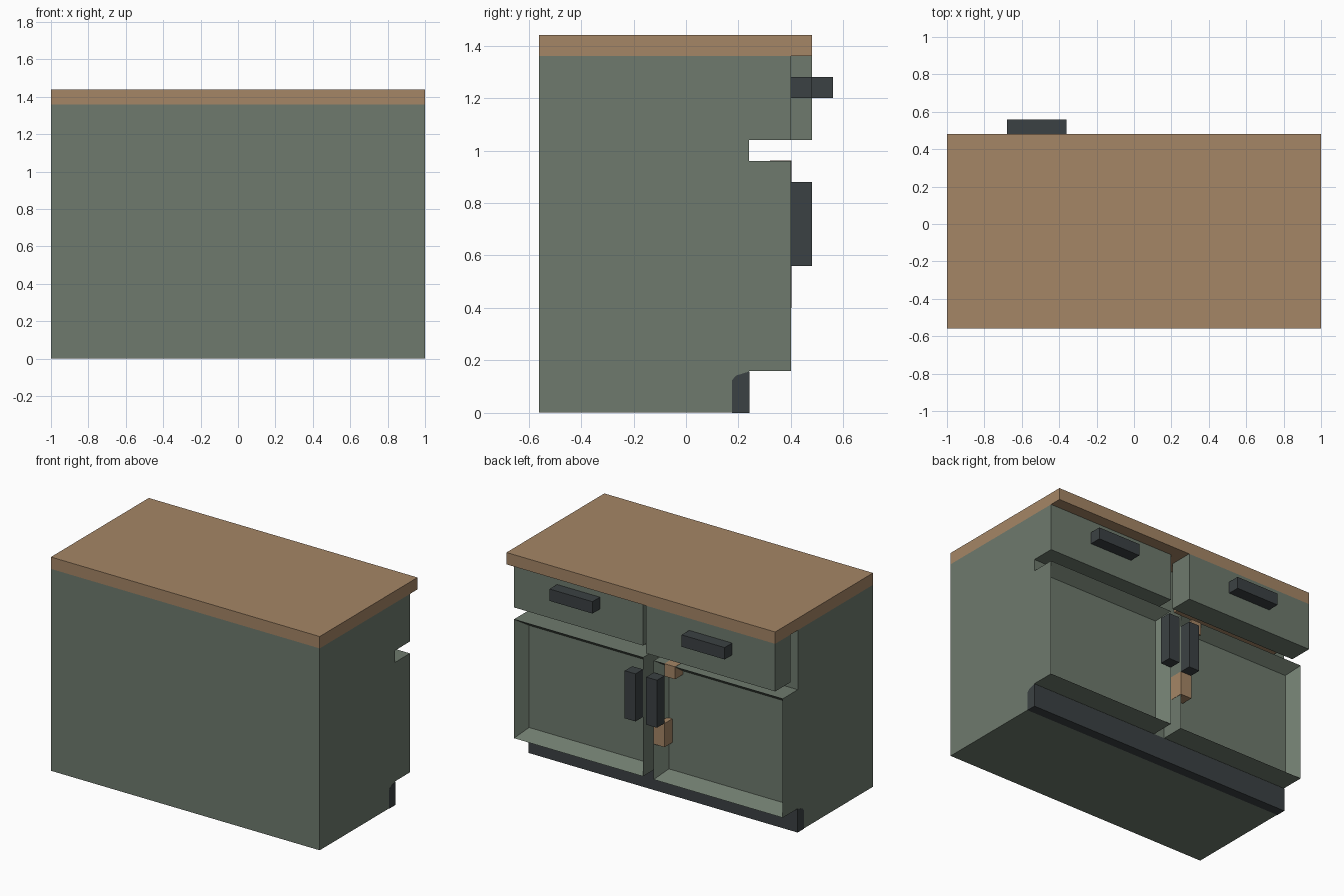
import bpy
import bmesh
from mathutils import Vector

old = bpy.data.objects.get("Cube")
if old:
    bpy.data.objects.remove(old, do_unlink=True)


def material(name, rgb):
    mat = bpy.data.materials.new(name)
    mat.use_nodes = True
    colour = (*rgb, 1.0)
    mat.diffuse_color = colour
    mat.node_tree.nodes["Principled BSDF"].inputs["Base Color"].default_value = colour
    return mat


GREEN = material("sage_green", (0.156, 0.195, 0.154))
WOOD = material("oak_wood", (0.376, 0.238, 0.133))
DARK = material("dark_iron", (0.044, 0.053, 0.056))


def finish(name, bm, mat):
    bmesh.ops.recalc_face_normals(bm, faces=bm.faces)
    mesh = bpy.data.meshes.new(name)
    bm.to_mesh(mesh)
    bm.free()
    mesh.materials.append(mat)
    obj = bpy.data.objects.new(name, mesh)
    bpy.context.scene.collection.objects.link(obj)
    return obj


def box_mesh(x, y, z):
    bm = bmesh.new()
    bmesh.ops.create_cube(bm, size=1)
    for v in bm.verts:
        v.co = Vector([sum(r) / 2 + c * abs(r[1] - r[0]) for r, c in zip((x, y, z), v.co)])
    return bm


def box(name, x, y, z, mat):
    return finish(name, box_mesh(x, y, z), mat)


def door(name, x):
    # Shaker door: inset front face pushed back into a panel
    bm = box_mesh(x, (0.24, 0.40), (0.16, 0.96))
    front = max(bm.faces, key=lambda f: f.calc_center_median().y)
    bmesh.ops.inset_region(bm, faces=[front], thickness=0.08)
    bmesh.ops.translate(bm, verts=front.verts, vec=(0, -0.08, 0))
    return finish(name, bm, GREEN)


# Carcass and worktop
box("cabinet_body", (-1, 1), (-0.56, 0.24), (0.002, 1.36), GREEN)
box("worktop", (-1, 1), (-0.56, 0.48), (1.36, 1.44), WOOD)

# Toe kick: side profile extruded across the width
bm = bmesh.new()
profile = [(0.176, 0), (0.242, 0), (0.242, 0.158), (0.19, 0.142), (0.176, 0.125)]
face = bm.faces.new([bm.verts.new((-1.001, y, z)) for y, z in profile])
ext = bmesh.ops.extrude_face_region(bm, geom=[face])
bmesh.ops.translate(bm, vec=(2.002, 0, 0),
                    verts=[g for g in ext["geom"] if isinstance(g, bmesh.types.BMVert)])
finish("toe_kick", bm, DARK)

# Doors, drawers and handles; the right drawer stands slightly open
for side, s, pull in (("left", 1, 0.0), ("right", -1, 0.08)):
    door(side + "_door", (0.04 * s, s))
    box(side + "_door_handle", (0.04 * s, 0.12 * s), (0.40, 0.48), (0.56, 0.88), DARK)
    box(side + "_drawer_front", (0.04 * s, s), (0.24 + pull, 0.40 + pull), (1.04, 1.36), GREEN)
    box(side + "_drawer_handle", (0.36 * s, 0.68 * s), (0.40 + pull, 0.48 + pull), (1.20, 1.28), DARK)

# Wooden box behind the open drawer front
box("right_drawer_box", (-0.92, -0.12), (0.22, 0.33), (1.08, 1.34), WOOD)

# Worn patches showing bare wood on the right door frame
E = 0.002
box("worn_patch_top", (-0.20, -0.12), (0.32, 0.40 + E), (0.88 - E, 0.96 + E), WOOD)
box("worn_patch_side", (-0.12 - E, -0.04 + E), (0.31, 0.40 + E), (0.40, 0.56), WOOD)
